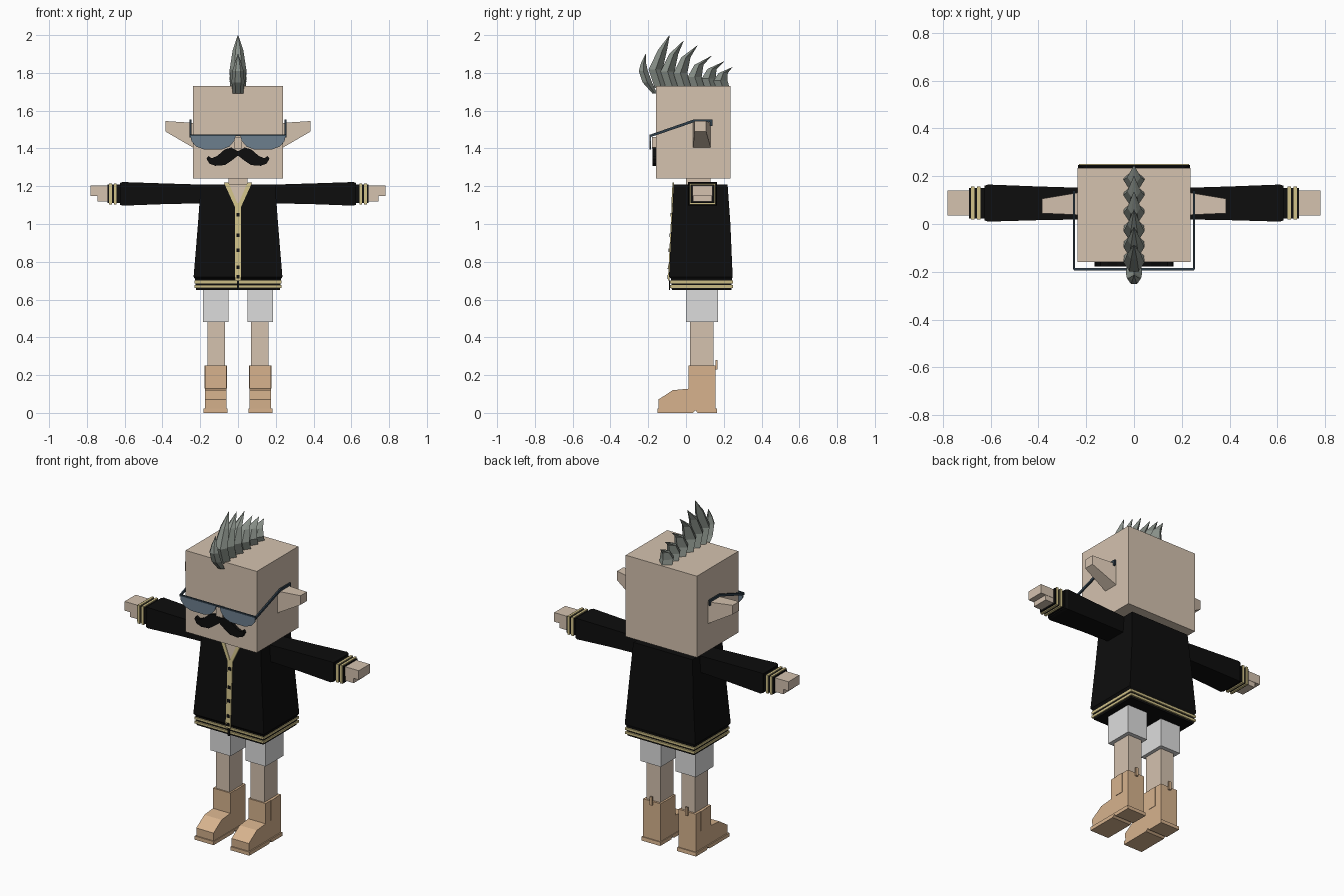
import bpy
import bmesh

default_cube = bpy.data.objects.get("Cube")
if default_cube:
    bpy.data.objects.remove(default_cube, do_unlink=True)


def material(name, red, green, blue):
    mat = bpy.data.materials.new(name)
    mat.use_nodes = True
    color = (red, green, blue, 1)
    mat.diffuse_color = color
    shader = mat.node_tree.nodes["Principled BSDF"]
    shader.inputs["Base Color"].default_value = color
    shader.inputs["Roughness"].default_value = .8
    return mat


skin = material("skin", .66, .54, .43)
black = material("black_cloth", .004, .004, .004)
gold = material("gold_trim", .64, .54, .25)
white = material("light_shorts", .72, .72, .72)
leather = material("tan_leather", .68, .45, .27)
lens_blue = material("lens_blue", .15, .21, .27)
frame_dark = material("frame_dark", .03, .05, .07)
hair_gray = material("hair_gray", .25, .28, .25)


def loft(name, rings, mat):
    """Skin a closed solid through rings of points."""
    bm = bmesh.new()
    loops = [[bm.verts.new(p) for p in ring] for ring in rings]
    count = len(loops[0])
    for low, high in zip(loops, loops[1:]):
        for i in range(count):
            j = (i + 1) % count
            bm.faces.new((low[i], low[j], high[j], high[i]))
    bm.faces.new(loops[0])
    bm.faces.new(loops[-1])
    bmesh.ops.remove_doubles(bm, verts=bm.verts, dist=.0001)
    bmesh.ops.recalc_face_normals(bm, faces=bm.faces)
    mesh = bpy.data.meshes.new(name)
    bm.to_mesh(mesh)
    bm.free()
    mesh.materials.append(mat)
    obj = bpy.data.objects.new(name, mesh)
    bpy.context.collection.objects.link(obj)
    return obj


def level(z, x, y0, y1):
    """Horizontal rectangle, symmetric in x."""
    return [(-x, y0, z), (x, y0, z), (x, y1, z), (-x, y1, z)]


def upright(x, y0, y1, z0, z1):
    """Rectangle facing along x."""
    return [(x, y0, z0), (x, y1, z0), (x, y1, z1), (x, y0, z1)]


def box(name, x0, x1, y0, y1, z0, z1, mat):
    return loft(name, [upright(x0, y0, y1, z0, z1), upright(x1, y0, y1, z0, z1)], mat)


def side_prism(name, outline, x0, x1, mat):
    return loft(name, [[(x, y, z) for y, z in outline] for x in (x0, x1)], mat)


def front_prism(name, outline, y0, y1, mat):
    return loft(name, [[(x, y, z) for x, z in outline] for y in (y0, y1)], mat)


def chest_y(z):
    return -.065 - .025 * (1.21 - z) / .49


def chest_plate(name, outline, lift, mat):
    """Thin plate following the sloping jacket front."""
    return loft(name, [[(x, chest_y(z) - d, z) for x, z in outline]
                       for d in (lift, lift - .008)], mat)


# Head, nose and neck
box("head", -.237, .237, -.16, .235, 1.24, 1.73, skin)
box("nose", -.022, .022, -.18, -.15, 1.4, 1.46, skin)
box("neck", -.05, .05, 0, .13, 1.18, 1.25, skin)

# Jacket body and hem
loft("jacket", [level(.65, .222, -.075, .24), level(.71, .228, -.08, .243),
                level(.72, .235, -.09, .247), level(1, .212, -.076, .235),
                level(1.21, .197, -.065, .22)], black)
for label, z in (("lower", .662), ("upper", .686)):
    loft(label + "_hem_stripe", [level(z, .23, -.085, .25),
                                 level(z + .014, .231, -.086, .25)], gold)

# Open collar, button strip and buttons
chest_plate("open_collar", [(-.055, 1.21), (.055, 1.21), (0, 1.1)], .003, skin)
chest_plate("button_strip", [(-.016, .7), (.016, .7), (.016, 1.11), (-.016, 1.11)],
            .005, gold)
for z in (.72, .77, .86, .94, 1.05):
    chest_plate("button", [(-.009, z - .009), (.009, z - .009),
                           (.009, z + .009), (-.009, z + .009)], .009, black)
box("hem_slit", -.006, .006, -.091, -.085, .65, .7, black)

# Boot side profile as (y, z)
boot_outline = [(-.145, .02), (-.147, .07), (-.07, .12), (.012, .128), (.012, .25),
                (.157, .25), (.157, .02)]
sole_outline = [(-.152, 0), (-.152, .022), (.163, .022), (.165, 0),
                (.06, 0), (.052, .014), (.035, 0)]
temple_outline = [(-.19, 1.473), (.04, 1.553), (.14, 1.553), (.14, 1.52),
                  (.128, 1.52), (.128, 1.539), (.043, 1.539), (-.19, 1.459)]
lens_outline = [(.012, 1.468), (.25, 1.472), (.247, 1.44), (.222, 1.41), (.18, 1.395),
                (.085, 1.395), (.045, 1.41), (.02, 1.44)]
mustache_outline = [(0, 1.385), (.035, 1.405), (.07, 1.395), (.11, 1.36), (.14, 1.348),
                    (.158, 1.36), (.166, 1.345), (.152, 1.32), (.12, 1.308),
                    (.07, 1.312), (.035, 1.335), (0, 1.362)]


def mirror(outline, s):
    return [(x * s, z) for x, z in outline]


for side, s in (("left", 1), ("right", -1)):
    # Sleeve, striped cuff and hand
    loft(side + "_sleeve", [upright(s * .17, .02, .15, 1.11, 1.208),
                            upright(s * .4, .016, .157, 1.105, 1.215),
                            upright(s * .61, .01, .165, 1.097, 1.222),
                            upright(s * .625, .015, .16, 1.102, 1.217)], black)
    box(side + "_cuff", s * .62, s * .69, .024, .15, 1.11, 1.208, black)
    for x in (.642, .668):
        box(side + "_cuff_stripe", s * x, s * (x + .014), .018, .156, 1.104, 1.214, gold)
    box(side + "_fingers", s * .68, s * .78, .035, .14, 1.148, 1.203, skin)
    box(side + "_thumb", s * .68, s * .745, .037, .138, 1.118, 1.15, skin)

    # Ear
    loft(side + "_ear", [upright(s * .23, .038, .132, 1.4, 1.535),
                         upright(s * .385, .045, .106, 1.49, 1.545)], skin)

    # Collar trim
    chest_plate(side + "_collar_trim",
                mirror([(.05, 1.22), (.075, 1.22), (.016, 1.09), (0, 1.1)], s), .007, gold)

    # Glasses and mustache halves
    front_prism(side + "_lens", mirror(lens_outline, s), -.192, -.185, lens_blue)
    side_prism(side + "_temple", temple_outline, s * .247, s * .256, frame_dark)
    front_prism(side + "_mustache", mirror(mustache_outline, s), -.178, -.155, black)

    # Shorts, leg and boot
    box(side + "_shorts", s * .049, s * .184, 0, .17, .48, .67, white)
    box(side + "_leg", s * .07, s * .161, .02, .145, .24, .5, skin)
    side_prism(side + "_boot", boot_outline, s * .06, s * .175, leather)
    side_prism(side + "_sole", sole_outline, s * .056, s * .182, leather)
    for x in (.058, .175):
        box(side + "_boot_panel", s * x, s * (x + .003), .06, .11, .13, .25, leather)
    box(side + "_pull_tab", s * .11, s * .125, .157, .168, .23, .28, leather)

box("glasses_bridge", -.25, .25, -.194, -.186, 1.465, 1.474, frame_dark)


# Mohawk spikes: five-sided blades that curve backward
def spike(name, stations):
    rings = [[(-w * .45, y - d, z), (w * .45, y - d, z), (w, y, z), (0, y + d, z), (-w, y, z)]
             for y, z, w, d in stations]
    loft(name, rings, hair_gray)


spike("front_spike", [(-.165, 1.69, .028, .012), (-.205, 1.75, .034, .025),
                      (-.226, 1.81, .03, .024), (-.225, 1.85, .018, .014),
                      (-.213, 1.9, .001, .001)])
for base, tip, top in ((-.13, -.087, 2), (-.07, -.013, 1.97), (-.005, .06, 1.945),
                       (.065, .135, 1.89), (.135, .2, 1.86), (.195, .245, 1.83)):
    h = top - 1.72
    spike("mohawk_spike", [(base, 1.72, .042, .036),
                           (base - .11 * h, 1.72 + h * .35, .044, .037),
                           (base + .02 * h, 1.72 + h * .72, .028, .024),
                           (tip, top, .001, .001)])
